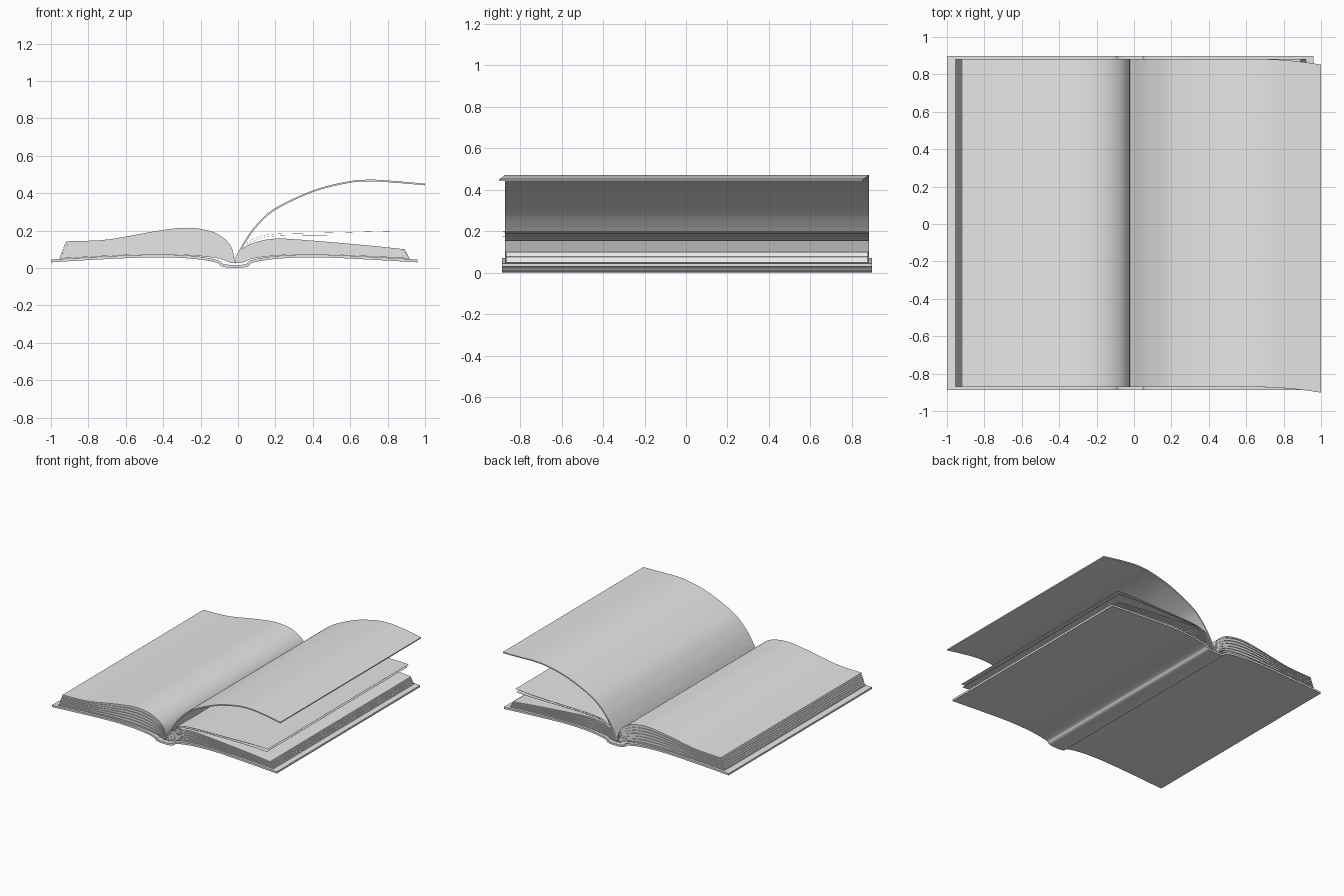
import bpy, bmesh, math
from mathutils import Vector

cube = bpy.data.objects.get("Cube")
if cube:
    bpy.data.objects.remove(cube, do_unlink=True)

paper = bpy.data.materials.new("plain grey")
paper.use_nodes = True
GREY = (0.8, 0.8, 0.8, 1)
paper.diffuse_color = GREY
paper.node_tree.nodes["Principled BSDF"].inputs["Base Color"].default_value = GREY


def smooth_path(points, steps=8):
    """Catmull-Rom curve through (x, z) points."""
    p = [Vector(q) for q in points]
    p = [2 * p[0] - p[1]] + p + [2 * p[-1] - p[-2]]
    out = []
    for a, b, c, d in zip(p, p[1:], p[2:], p[3:]):
        for i in range(steps):
            t = i / steps
            out.append(0.5 * (2 * b + (c - a) * t + (2 * a - 5 * b + 4 * c - d) * t * t
                              + (3 * b - a - 3 * c + d) * t ** 3))
    out.append(p[-2])
    return out


def resample(path, count=48):
    """Even spacing along a path, so two paths can be blended."""
    total = [0]
    for a, b in zip(path, path[1:]):
        total.append(total[-1] + (b - a).length)
    out, k = [], 0
    for i in range(count + 1):
        s = total[-1] * i / count
        while k < len(path) - 2 and total[k + 1] < s:
            k += 1
        f = (s - total[k]) / (total[k + 1] - total[k])
        out.append(path[k].lerp(path[k + 1], min(f, 1)))
    return out


def thicken(path, thickness):
    """Shift a path along its own normals."""
    out = []
    for i, p in enumerate(path):
        d = (path[min(i + 1, len(path) - 1)] - path[max(i - 1, 0)]).normalized()
        out.append(p + Vector((-d.y, d.x)) * thickness)
    return out


def slab(bm, lower, upper, y0, y1, skew=0):
    """Solid between two paths, running from y0 to y1."""
    def ring(p, q, y):
        shift = -skew * max(0, (p.x - 0.65) / 0.35) ** 2
        return [bm.verts.new((v.x, y0 + shift if y else y1 + shift, v.y)) for v in (p, q)]
    rows = [ring(p, q, 1) + ring(p, q, 0)[::-1] for p, q in zip(lower, upper)]
    for r, s in zip(rows, rows[1:]):
        for i in range(4):
            j = (i + 1) % 4
            bm.faces.new((r[i], r[j], s[j], s[i]))
    bm.faces.new(rows[0][::-1])
    bm.faces.new(rows[-1])


def finish(name, bm):
    bmesh.ops.recalc_face_normals(bm, faces=bm.faces)
    mesh = bpy.data.meshes.new(name)
    bm.to_mesh(mesh)
    bm.free()
    mesh.materials.append(paper)
    ob = bpy.data.objects.new(name, mesh)
    bpy.context.collection.objects.link(ob)
    bpy.ops.object.select_all(action='DESELECT')
    ob.select_set(True)
    bpy.context.view_layer.objects.active = ob
    bpy.ops.object.shade_smooth_by_angle(angle=math.radians(35))
    return ob


# Cover: two gently arched boards joined by a sunken spine
cover_path = smooth_path([(-1, .03), (-.75, .045), (-.45, .057), (-.25, .05), (-.12, .03),
                          (-.09, .01), (-.05, .002), (.02, .002), (.055, .01), (.085, .03),
                          (.22, .05), (.42, .057), (.7, .045), (.96, .03)])
bm = bmesh.new()
slab(bm, cover_path, thicken(cover_path, .015), -.888, .898)
finish("cover", bm)

# Page blocks: stacked sheaves fanning from the gutter, alternate ones set back
left_low = [(-.02, .025), (-.05, .03), (-.1, .05), (-.25, .067), (-.45, .072), (-.7, .064), (-.955, .05)]
left_top = [(-.02, .04), (-.03, .1), (-.07, .155), (-.15, .198), (-.28, .215), (-.45, .195),
            (-.7, .152), (-.92, .142)]
right_low = [(-.015, .025), (.03, .03), (.08, .05), (.22, .067), (.42, .072), (.7, .062), (.92, .05)]
right_top = [(-.015, .04), (.0, .075), (.04, .115), (.12, .145), (.22, .157), (.4, .146),
             (.7, .12), (.89, .1)]
LAYERS = 13
for name, low, top in (("left_page_block", left_low, left_top),
                       ("right_page_block", right_low, right_top)):
    low, top = resample(smooth_path(low)), resample(smooth_path(top))
    bm = bmesh.new()
    for k in range(LAYERS):
        inset = .006 * (k % 2)
        a, b = ([p.lerp(q, f / LAYERS) for p, q in zip(low, top)] for f in (k, k + 1))
        for path in (a, b):
            path[-1] = path[-1] - Vector((math.copysign(inset * .4, path[-1].x), 0))
        slab(bm, a, b, -.872 + inset, .882 - inset)
    finish(name, bm)

# Loose sheets: two resting above the right block, one lifted high
sheets = {
    "loose_sheet_lower": ([(-.01, .04), (.03, .105), (.1, .15), (.2, .17), (.5, .175), (.87, .175)], .001),
    "loose_sheet_upper": ([(-.01, .04), (.025, .11), (.09, .158), (.2, .181), (.5, .188), (.88, .198)], .001),
    "lifted_page": ([(-.02, .035), (.01, .08), (.04, .135), (.1, .22), (.2, .31), (.4, .405),
                     (.58, .452), (.7, .463), (.82, .457), (1, .442)], .009),
}
for name, (points, thickness) in sheets.items():
    path = smooth_path(points)
    bm = bmesh.new()
    slab(bm, path, thicken(path, thickness), -.872, .882, skew=.03)
    finish(name, bm)
